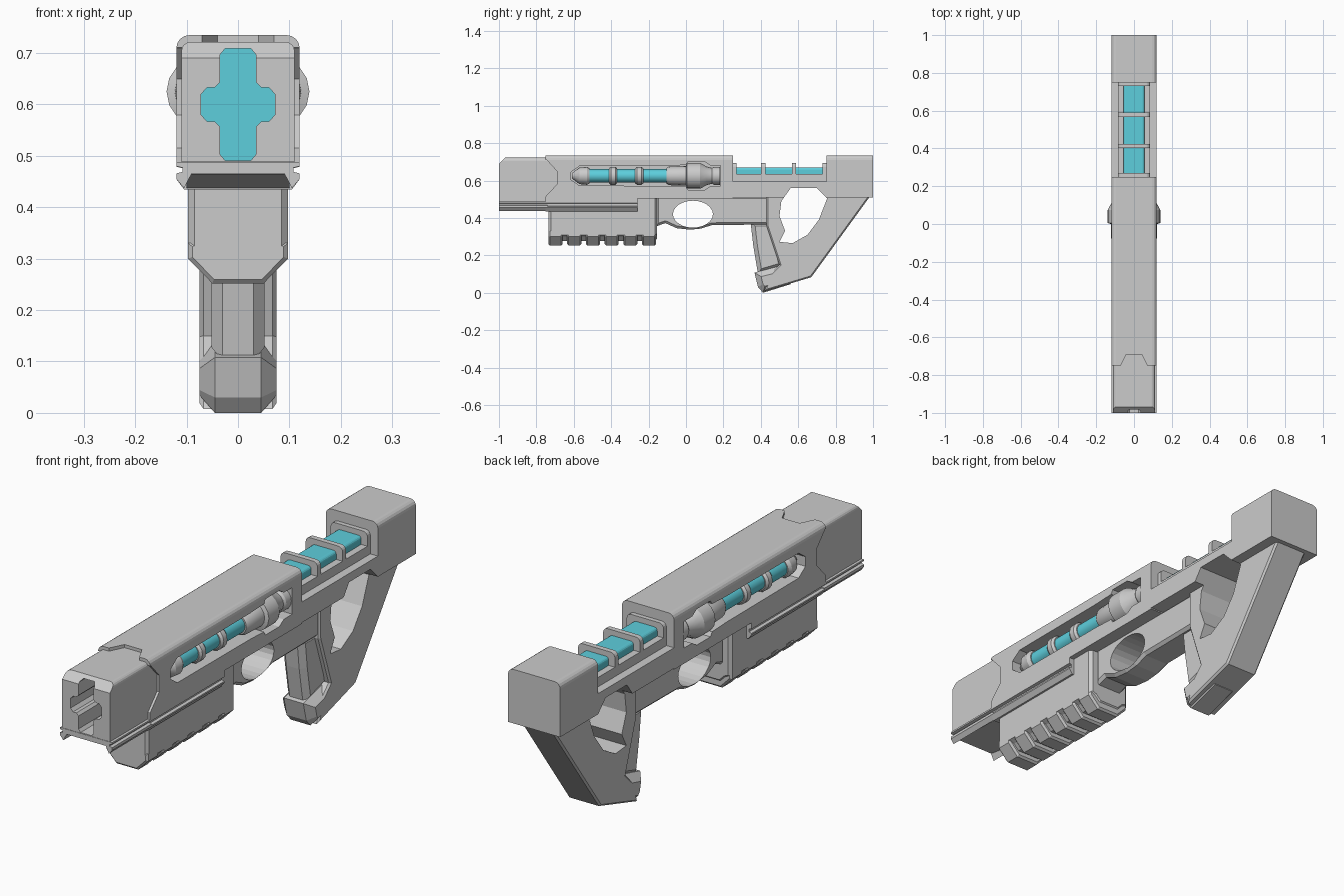
import bpy, bmesh, math

if "Cube" in bpy.data.objects:
    bpy.data.objects.remove(bpy.data.objects["Cube"])

cyan = bpy.data.materials.new("cyan_glow")
cyan.diffuse_color = (0.11, 0.62, 0.72, 1)
cyan.use_nodes = True
cyan.node_tree.nodes["Principled BSDF"].inputs["Base Color"].default_value = cyan.diffuse_color


def prism(name, pts, a, b, axis='x', bevel=0.0, mat=None):
    """Extrude a 2D outline from a to b along an axis; bevel chamfers both end rims."""
    def pos(p, t):
        return {'x': (t, p[0], p[1]), 'y': (p[0], t, p[1]), 'z': (p[0], p[1], t)}[axis]
    bm = bmesh.new()
    lo = [bm.verts.new(pos(p, a)) for p in pts]
    hi = [bm.verts.new(pos(p, b)) for p in pts]
    n = len(pts)
    caps = [bm.faces.new(lo), bm.faces.new(hi)]
    for i in range(n):
        bm.faces.new((lo[i], lo[(i + 1) % n], hi[(i + 1) % n], hi[i]))
    bmesh.ops.recalc_face_normals(bm, faces=bm.faces)
    if bevel:
        rim = list({e for f in caps for e in f.edges})
        bmesh.ops.bevel(bm, geom=rim, offset=bevel, segments=1, profile=0.5,
                        affect='EDGES', clamp_overlap=True)
    return finish(name, bm, mat)


def finish(name, bm, mat=None):
    me = bpy.data.meshes.new(name)
    bm.to_mesh(me)
    bm.free()
    ob = bpy.data.objects.new(name, me)
    bpy.context.collection.objects.link(ob)
    if mat:
        me.materials.append(mat)
    return ob


def lathe(name, profile, cx, cz, n=16, mat=None):
    """Turn (y, radius) points about an axis parallel to y."""
    bm = bmesh.new()
    rings = [[bm.verts.new((cx + r * math.cos(2 * math.pi * i / n), y,
                            cz + r * math.sin(2 * math.pi * i / n))) for i in range(n)]
             for y, r in profile]
    for p, q in zip(rings, rings[1:]):
        for i in range(n):
            bm.faces.new((p[i], p[(i + 1) % n], q[(i + 1) % n], q[i]))
    bm.faces.new(rings[0])
    bm.faces.new(rings[-1])
    bmesh.ops.recalc_face_normals(bm, faces=bm.faces)
    ob = finish(name, bm, mat)
    bpy.ops.object.select_all(action='DESELECT')
    bpy.context.view_layer.objects.active = ob
    ob.select_set(True)
    bpy.ops.object.shade_smooth_by_angle(angle=math.radians(28))
    return ob


def cut(cutter, *targets):
    for ob in targets:
        m = ob.modifiers.new("cut", 'BOOLEAN')
        m.operation, m.solver, m.object = 'DIFFERENCE', 'EXACT', cutter
        bpy.context.view_layer.objects.active = ob
        bpy.ops.object.modifier_apply(modifier=m.name)
    bpy.data.objects.remove(cutter)


def sym(half):
    """Mirror a half outline (x, z) to a closed outline."""
    return half + [(-x, z) for x, z in reversed(half)]


def round_top(w, z0, z1, r, k=4):
    arc = [(w - r + r * math.cos(t * math.pi / 2 / k), z1 - r + r * math.sin(t * math.pi / 2 / k))
           for t in range(k + 1)]
    return sym([(w, z0)] + arc)


def rect(a, b, c, d):
    return [(a, c), (b, c), (b, d), (a, d)]


# Main housing with notched front edge
body = prism("main_housing", round_top(0.12, 0.505, 0.735, 0.025), -0.75, 0.25, 'y')
notch = [(-0.8, 0.50), (-0.755, 0.51), (-0.69, 0.58), (-0.69, 0.65), (-0.745, 0.71), (-0.8, 0.715)]
for s in (1, -1):
    cut(prism("cutter", notch, s * 0.108, s * 0.2), body)
cut(prism("cutter", [(-0.075, -0.8), (0.075, -0.8), (0.07, -0.75), (0.04, -0.69),
                     (-0.04, -0.69), (-0.07, -0.75)], 0.718, 0.8, 'z'), body)

# Muzzle block with a cross-shaped bore
muzzle = prism("muzzle_block", round_top(0.11, 0.488, 0.722, 0.018), -1.0, -0.65, 'y')
cut(prism("cutter", [(-1.05, 0.64), (-0.965, 0.725), (-0.965, 0.76), (-1.05, 0.76)], -0.2, 0.2), muzzle)
quarter = [(0.072, 0.02), (0.06, 0.033), (0.045, 0.033), (0.035, 0.043), (0.035, 0.097), (0.025, 0.109)]
cross = sym([(x, 0.6 - z) for x, z in reversed(quarter)] + [(x, 0.6 + z) for x, z in quarter])
cut(prism("cutter", cross, -1.1, -0.78, 'y'), muzzle)
prism("bore_glow", cross, -0.80, -0.77, 'y', mat=cyan)

# Lower rail: grooved channel section, with a ramp under the muzzle
prism("rail_front", sym([(0.09, 0.466), (0.105, 0.437), (0.12, 0.455), (0.12, 0.466), (0.108, 0.469),
                         (0.108, 0.477), (0.12, 0.48), (0.12, 0.487)]), -1.0, -0.74, 'y')
prism("rail_ramp", [(-0.99, 0.47), (-0.99, 0.464), (-0.735, 0.436), (-0.735, 0.47)], -0.1, 0.1)
prism("rail_rear", sym([(0.105, 0.435), (0.12, 0.455), (0.12, 0.461), (0.108, 0.464),
                        (0.108, 0.476), (0.12, 0.479), (0.12, 0.51)]), -0.75, -0.26, 'y')

# Foregrip with ribbed underside
prism("foregrip", sym([(0.05, 0.276), (0.074, 0.30), (0.097, 0.31), (0.097, 0.52)]),
      -0.735, -0.155, 'y', bevel=0.012)
for i in range(6):
    y = -0.735 + 0.1 * i
    prism("foregrip_rib", sym([(0.05, 0.252), (0.097, 0.30), (0.097, 0.33), (0.06, 0.34)]),
          y, y + 0.075, 'y', bevel=0.008)

# Side canisters sitting in shaped slots
slot = [(-0.615, 0.02), (-0.57, 0.052), (-0.09, 0.054), (0.0, 0.058), (0.01, 0.075),
        (0.10, 0.075), (0.13, 0.056), (0.185, 0.055)]
CZ = 0.625
outline = [(y, CZ - r) for y, r in slot] + [(y, CZ + r) for y, r in reversed(slot)]
for s in (1, -1):
    cx = s * 0.07
    cut(prism("cutter", outline, s * 0.03, s * 0.2), body)
    lathe("canister_nose", [(-0.61, 0.014), (-0.57, 0.044), (-0.53, 0.048), (-0.515, 0.04)], cx, CZ)
    lathe("canister_glow", [(-0.53, 0.036), (-0.09, 0.036)], cx, CZ, mat=cyan)
    for y in (-0.39, -0.25):
        lathe("canister_ring", [(y - 0.022, 0.04), (y - 0.012, 0.048), (y + 0.012, 0.048),
                                (y + 0.022, 0.04)], cx, CZ)
    lathe("canister_sleeve", [(-0.105, 0.042), (-0.09, 0.05), (0.0, 0.053), (0.005, 0.069), (0.075, 0.069),
                              (0.11, 0.05), (0.14, 0.042), (0.15, 0.048), (0.183, 0.048)], cx, CZ)

# Rear deck with three energy cells between ribs
deck = prism("rear_deck", rect(-0.12, 0.12, 0.51, 0.596), 0.24, 0.76, 'y')
prism("cell_tray", rect(-0.085, 0.085, 0.59, 0.635), 0.25, 0.75, 'y')
prism("energy_cells", round_top(0.056, 0.62, 0.67, 0.014), 0.25, 0.75, 'y', mat=cyan)
for y in (0.258, 0.413, 0.578, 0.742):
    prism("cell_rib", round_top(0.085, 0.59, 0.693, 0.02), y - 0.011, y + 0.011, 'y')
prism("rear_block", round_top(0.12, 0.51, 0.735, 0.025), 0.75, 1.0, 'y')

# Trigger guard and lower receiver
receiver = prism("lower_receiver", [(-0.16, 0.515), (-0.16, 0.355), (-0.11, 0.372), (-0.05, 0.345),
                                    (0.02, 0.337), (0.08, 0.343), (0.14, 0.362), (0.48, 0.365),
                                    (0.54, 0.515)], -0.065, 0.065, bevel=0.012)
oval = [(0.037 + 0.107 * math.cos(t * math.pi / 12), 0.42 + 0.072 * math.sin(t * math.pi / 12))
        for t in range(24)]
cut(prism("cutter", oval, -0.2, 0.2), receiver)

# Pistol grip, foot and rear stock frame around a thumbhole
prism("pistol_grip", [(0.345, 0.38), (0.36, 0.25), (0.385, 0.10), (0.52, 0.14), (0.47, 0.38)],
      -0.052, 0.052, bevel=0.022)
prism("grip_foot", [(0.366, 0.108), (0.385, 0.03), (0.412, 0.0), (0.56, 0.046), (0.53, 0.15)],
      -0.075, 0.075, bevel=0.03)
frame = prism("stock_frame", [(0.43, 0.52), (0.43, 0.36), (0.50, 0.15), (0.45, 0.10), (0.42, 0.008),
                              (0.67, 0.083), (0.98, 0.51), (0.98, 0.52)], -0.075, 0.075, bevel=0.028)
hole = [(0.56, 0.56), (0.70, 0.56), (0.755, 0.505), (0.71, 0.39), (0.65, 0.31), (0.57, 0.265),
        (0.50, 0.272), (0.53, 0.33), (0.50, 0.41), (0.51, 0.49)]
cut(prism("cutter", hole, -0.2, 0.2), frame, receiver, deck)
